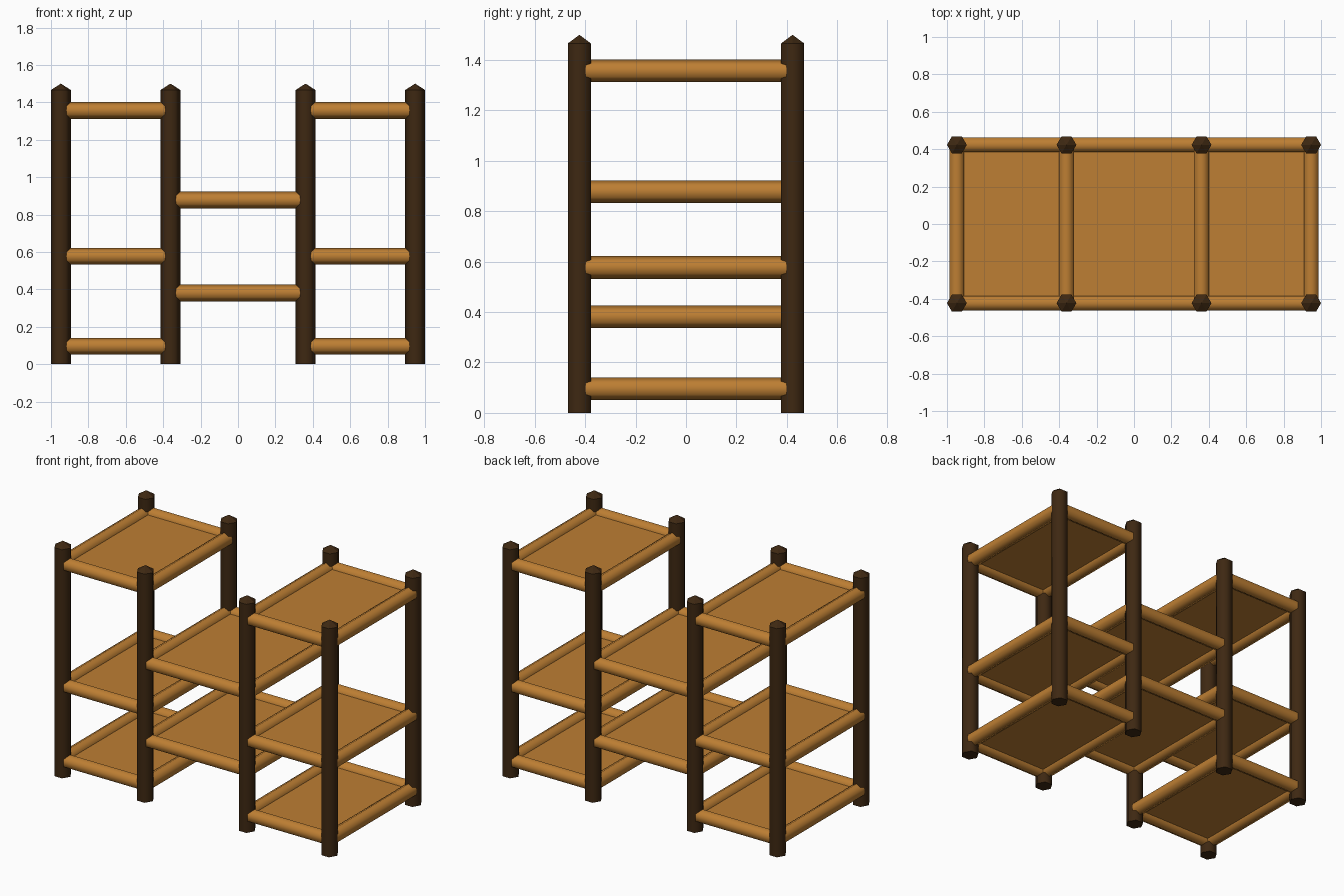
import bpy, bmesh, math
from mathutils import Vector, Matrix

if "Cube" in bpy.data.objects:
    bpy.data.objects.remove(bpy.data.objects["Cube"])


def material(name, rgb):
    m = bpy.data.materials.new(name)
    m.diffuse_color = (*rgb, 1)
    m.use_nodes = True
    m.node_tree.nodes["Principled BSDF"].inputs["Base Color"].default_value = m.diffuse_color
    return m


WOOD = material("honey wood", (0.51, 0.21, 0.033))
DARK = material("dark wood", (0.048, 0.021, 0.006))

OUT_X, IN_X, POST_Y = 0.947, 0.361, 0.423
POST_R, RAIL_R = 0.053, 0.045


def finish(name, bm, mat):
    bmesh.ops.recalc_face_normals(bm, faces=bm.faces)
    me = bpy.data.meshes.new(name)
    bm.to_mesh(me)
    bm.free()
    me.materials.append(mat)
    bpy.context.collection.objects.link(bpy.data.objects.new(name, me))


def hex_bar(bm, length, radius, matrix):
    """Six-sided bar along local z with smooth long sides."""
    r = bmesh.ops.create_cone(bm, cap_ends=True, segments=6, radius1=radius,
                              radius2=radius, depth=length)
    # put one corner on local +x
    v0 = r["verts"][0].co
    turn = Matrix.Rotation(-math.atan2(v0.y, v0.x), 4, 'Z')
    for f in {f for v in r["verts"] for f in v.link_faces}:
        f.smooth = len(f.verts) == 4
    bmesh.ops.transform(bm, matrix=matrix @ turn, verts=r["verts"])


def post(x, y):
    """Upright hexagonal post with a low pointed top."""
    bm = bmesh.new()
    h = 1.466
    hex_bar(bm, h, POST_R, Matrix.Translation((x, y, h / 2)))
    top = max(bm.faces, key=lambda f: f.calc_center_median().z)
    tip = bmesh.ops.poke(bm, faces=[top])
    tip["verts"][0].co.z = 1.5
    for f in tip["faces"]:
        f.smooth = False
    finish("post", bm, DARK)


def shelf(name, x0, x1, z):
    """Frame of four rails between post centres, with a thin board inside."""
    cx, w, d = (x0 + x1) / 2, x1 - x0, 2 * POST_Y
    bm = bmesh.new()
    along_x = Matrix.Rotation(math.pi / 2, 4, 'Y')   # corners point up and down
    along_y = Matrix.Rotation(math.pi / 2, 4, 'Z') @ along_x
    for s in (-1, 1):
        hex_bar(bm, w, RAIL_R, Matrix.Translation((cx, s * POST_Y, z)) @ along_x)
    for x in (x0, x1):
        hex_bar(bm, d, RAIL_R, Matrix.Translation((x, 0, z)) @ along_y)
    finish(name + "_rails", bm, WOOD)

    bm = bmesh.new()
    bmesh.ops.create_cube(bm, size=1)
    bmesh.ops.scale(bm, vec=Vector((w - 0.04, d - 0.04, 0.02)), verts=bm.verts)
    bmesh.ops.translate(bm, vec=Vector((cx, 0, z)), verts=bm.verts)
    finish(name + "_board", bm, WOOD)


# posts
for x in (-OUT_X, -IN_X, IN_X, OUT_X):
    for y in (-POST_Y, POST_Y):
        post(x, y)

# outer bays
for z in (0.096, 0.577, 1.357):
    shelf("left_shelf", -OUT_X, -IN_X, z)
    shelf("right_shelf", IN_X, OUT_X, z)

# middle bay
for z in (0.381, 0.878):
    shelf("middle_shelf", -IN_X, IN_X, z)
